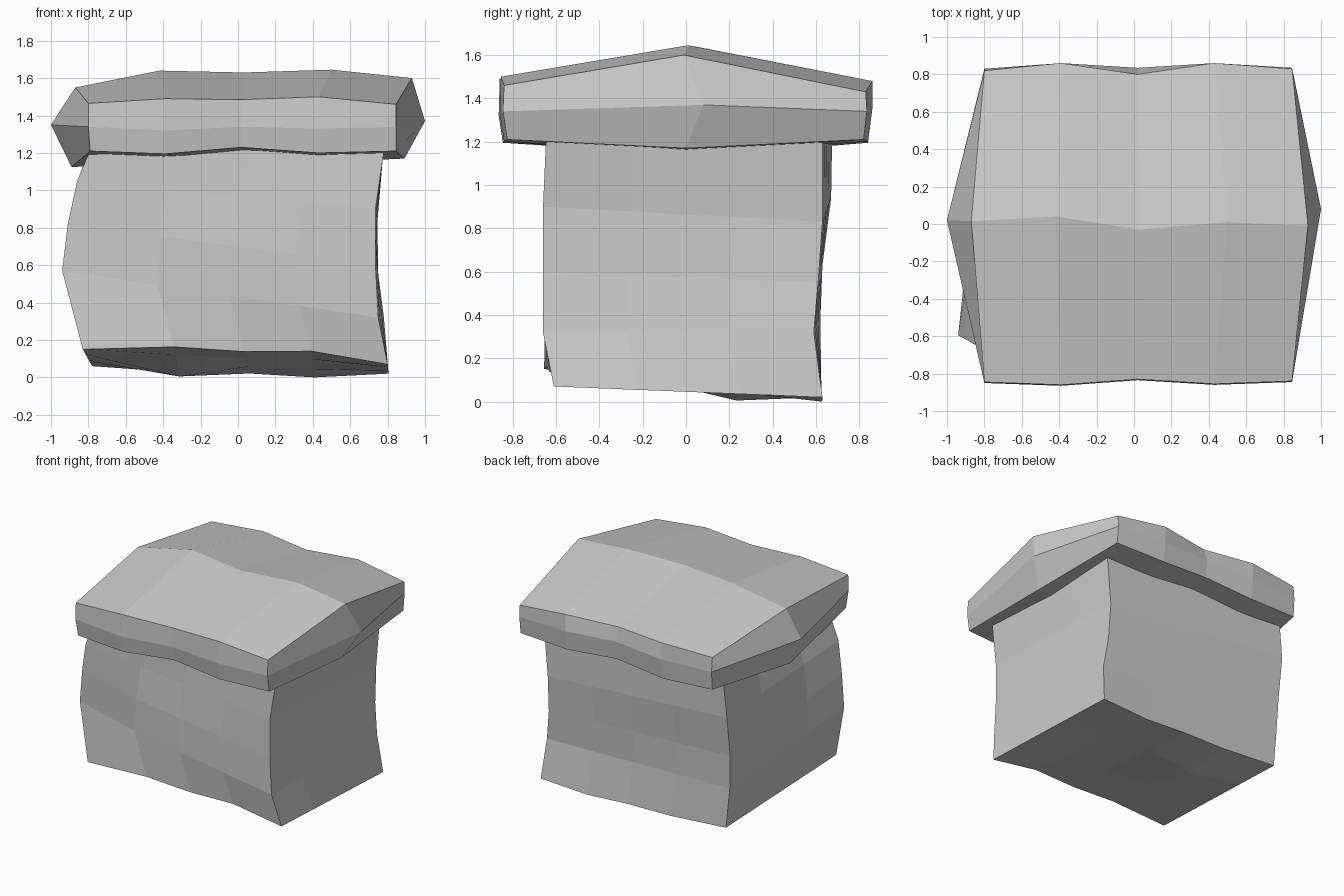
import bpy, bmesh


def grid_box(name, nx, ny, nz, pos):
    """Closed box of nx*ny*nz cells whose surface points come from pos(i, j, k)."""
    bm = bmesh.new()
    cache = {}

    def v(c):
        if c not in cache:
            cache[c] = bm.verts.new(pos(*c))
        return cache[c]

    n = (nx, ny, nz)
    for axis in range(3):
        a, b = (axis + 1) % 3, (axis + 2) % 3
        for side in (0, n[axis]):
            for p in range(n[a]):
                for q in range(n[b]):
                    corners = []
                    for dp, dq in ((0, 0), (1, 0), (1, 1), (0, 1)):
                        c = [0, 0, 0]
                        c[axis], c[a], c[b] = side, p + dp, q + dq
                        corners.append(v(tuple(c)))
                    bm.faces.new(corners)
    bmesh.ops.recalc_face_normals(bm, faces=bm.faces[:])
    mesh = bpy.data.meshes.new(name)
    bm.to_mesh(mesh)
    bm.free()
    ob = bpy.data.objects.new(name, mesh)
    bpy.context.collection.objects.link(ob)
    return ob


# Warped body: four bowed corner edges (bottom to top), blended across the faces
FL = [(-.83, -.655, .15), (-.94, -.595, .57), (-.91, -.61, .82), (-.86, -.64, 1.05), (-.78, -.645, 1.24)]
FR = [(.80, -.61, .07), (.75, -.66, .32), (.735, -.66, .60), (.735, -.66, .90), (.785, -.645, 1.24)]
BL = [(-.78, .625, .06), (-.81, .62, .37), (-.82, .63, .63), (-.82, .67, .94), (-.79, .675, 1.24)]
BR = [(.805, .63, .02), (.78, .59, .32), (.75, .61, .55), (.745, .63, .83), (.78, .63, 1.24)]
US = [0, .30, .53, .75, 1]
VS = [0, .31, .69, 1]
SAG = [0, .037, .03, .05, 0]


def body_pos(i, j, k):
    u, w = US[i], VS[j]
    p = [(FL[k][a] * (1 - u) + FR[k][a] * u) * (1 - w)
         + (BL[k][a] * (1 - u) + BR[k][a] * u) * w for a in range(3)]
    if k == 0:
        p[2] += SAG[i] * (1 - 1.6 * w)
        if (i, j) == (1, 2):
            p[2] = .005
    if j == 0 and k in (1, 2):
        p[1] -= .05 * (1 - u)  if 0 < i < 4 else 0
    p[2] = max(p[2], 0)
    return p


grid_box("body", 4, 3, 4, body_pos)

# Roof slab: rails along x, keyed by (row across depth, level) -> x, y, z lists
EX = [-.80, -.39, .02, .43, .845]
RX = [-.87, -.42, .03, .50, .93]
LOW = [1.21, 1.195, 1.23, 1.20, 1.21]
MID = [1.34, 1.32, 1.34, 1.33, 1.34]
TOP = [1.465, 1.49, 1.485, 1.50, 1.46]
FY = [-.845, -.86, -.83, -.855, -.84]
BY = [.82, .86, .80, .86, .83]
RAILS = {
    (0, 0): ([-.79] + EX[1:], [y + .015 for y in FY], LOW),
    (0, 1): (EX, [y - .005 for y in FY], MID),
    (0, 2): (EX, FY, TOP),
    (1, 0): ([-.89, -.42, .03, .45, .89], [0] * 5, [1.125, 1.14, 1.16, 1.15, 1.17]),
    (1, 1): ([-1, 0, 0, 0, 1], [.02, 0, 0, 0, .08], [1.35, 1.35, 1.35, 1.35, 1.37]),
    (1, 2): (RX, [.015, .04, -.03, .01, -.01], [1.55, 1.64, 1.63, 1.645, 1.60]),
    (2, 0): (EX, [.82, .84, .82, .84, .82], LOW),
    (2, 1): (EX, [.83, .86, .835, .86, .835], [1.35, 1.35, 1.37, 1.35, 1.34]),
    (2, 2): (EX, BY, [1.46, 1.48, 1.47, 1.48, 1.43]),
}


def roof_pos(i, j, k):
    xs, ys, zs = RAILS[(j, k)]
    return xs[i], ys[i], zs[i]


grid_box("roof", 4, 2, 2, roof_pos)
